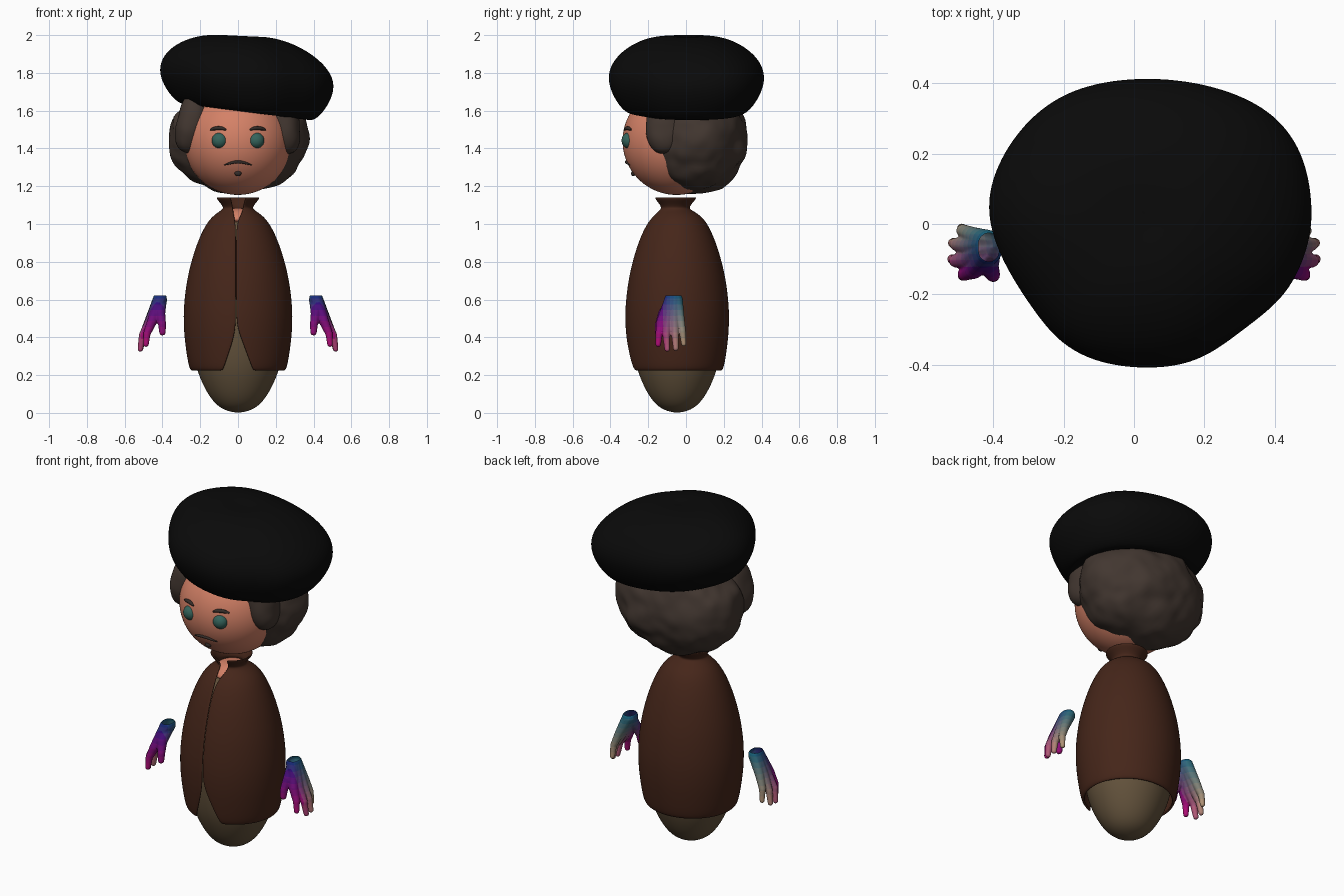
import bpy, bmesh
from math import sin, cos, pi, asin, sqrt
from mathutils import Vector, Matrix, noise

if "Cube" in bpy.data.objects:
    bpy.data.objects.remove(bpy.data.objects["Cube"])


def mat(name, rgb):
    m = bpy.data.materials.new(name)
    m.diffuse_color = (*rgb, 1)
    m.use_nodes = True
    m.node_tree.nodes["Principled BSDF"].inputs["Base Color"].default_value = m.diffuse_color
    return m


COAT = mat("brown_cloth", (.060, .019, .010))
KHAKI = mat("khaki", (.125, .085, .045))
SKIN = mat("skin", (.66, .22, .135))
HAIR = mat("hair", (.055, .038, .030))
BROW = mat("brow", (.035, .026, .022))
EYE = mat("eye", (.035, .125, .105))
BLACK = mat("felt", (.003, .003, .003))
CY = -.047          # y of the body axis
HEAD = Vector((0, -.05, 1.44))
HR = .286


def finish(name, bm, m=None):
    me = bpy.data.meshes.new(name)
    bm.to_mesh(me)
    bm.free()
    for p in me.polygons:
        p.use_smooth = True
    if m:
        me.materials.append(m)
    o = bpy.data.objects.new(name, me)
    bpy.context.collection.objects.link(o)
    return o


def loft(name, rings, m, closed=True, cap=True, thick=0, levels=2):
    bm = bmesh.new()
    vs = [[bm.verts.new(p) for p in r] for r in rings]
    n = len(rings[0])
    for a, b in zip(vs, vs[1:]):
        for j in range(n if closed else n - 1):
            k = (j + 1) % n
            bm.faces.new((a[j], a[k], b[k], b[j]))
    if cap:
        bm.faces.new(vs[0][::-1])
        bm.faces.new(vs[-1])
    o = finish(name, bm, m)
    if thick:
        s = o.modifiers.new("thickness", 'SOLIDIFY')
        s.thickness, s.offset = thick, -1
    sub = o.modifiers.new("smooth", 'SUBSURF')
    sub.levels = sub.render_levels = levels
    return o


def circle(r, z, n=32):
    return [(r * sin(2 * pi * i / n), CY - .97 * r * cos(2 * pi * i / n), z) for i in range(n)]


def ball(name, c, half, m, power=1, bump=0, rot=0, sub=5):
    bm = bmesh.new()
    bmesh.ops.create_icosphere(bm, subdivisions=sub, radius=1)
    R = Matrix.Rotation(rot, 3, 'Y')
    for v in bm.verts:
        d = v.co.normalized()
        q = Vector([(1 if a > 0 else -1) * abs(a) ** power * h for a, h in zip(d, half)])
        p = R @ q + Vector(c)
        if bump:
            p += d * bump * (noise.noise(p * 7) + .5 * noise.noise(p * 15))
        v.co = p
    return finish(name, bm, m)


# inner egg-shaped body and neck
loft("body", [circle(r, z) for r, z in (
    (.002, .001), (.06, .009), (.113, .039), (.157, .094), (.192, .161), (.221, .235), (.239, .33),
    (.248, .45), (.248, .57), (.23, .7), (.2, .84), (.15, .96), (.1, 1.02), (.002, 1.04))], KHAKI)
loft("neck", [circle(r, z) for r, z in (
    (.002, 1.0), (.137, 1.01), (.105, 1.05), (.066, 1.08), (.002, 1.085))], SKIN)

# coat: radius, height, edge of the front opening on the left and right
coat = []
for r, z, xl, xr in ((.242, .222, -.082, .082), (.257, .230, -.078, .078), (.271, .30, -.054, .052),
                     (.283, .39, -.024, .018), (.288, .46, -.011, -.008), (.289, .56, -.011, -.0108),
                     (.272, .70, -.011, -.0108), (.248, .80, -.011, -.0108), (.217, .90, -.011, -.0108),
                     (.171, 1.0, -.012, -.009), (.126, 1.05, -.022, .014), (.08, 1.077, -.028, .026),
                     (.078, 1.09, -.03, .028), (.095, 1.113, -.036, .035), (.117, 1.137, -.041, .041)):
    a, b = asin(xr / r), 2 * pi + asin(xl / r)
    top = z > 1.06
    ts = [a + (b - a) * i / 48 for i in range(49)]
    coat.append([(r * sin(t), CY - .013 * top - (1 if top else .955) * r * cos(t), z) for t in ts])
loft("coat", coat, COAT, closed=False, cap=False, thick=.012)

# head, hair and side locks
ball("head", HEAD, (HR, HR, HR), SKIN)
ball("hair", (0, .053, 1.45), (.372, .272, .288), HAIR, bump=.018)
for s in (-1, 1):
    ball("side_lock", (s * .243, -.112, 1.535), (.08, .1, .165), HAIR,
         power=.85, bump=.008, rot=-s * .2, sub=4)
    ball("eye", (s * .097, -.303, 1.442), (.042, .038, .042), EYE, sub=4)


# strands of facial hair laid on the head surface
def strand(name, pts, depth):
    cu = bpy.data.curves.new(name, 'CURVE')
    cu.dimensions, cu.bevel_depth, cu.bevel_resolution, cu.use_fill_caps = '3D', depth, 4, True
    sp = cu.splines.new('NURBS')
    sp.points.add(len(pts) - 1)
    sp.use_endpoint_u, sp.order_u, sp.resolution_u = True, 3, 8
    for p, (x, z, r) in zip(sp.points, pts):
        y = HEAD.y - sqrt(HR ** 2 - x * x - (z - HEAD.z) ** 2) - .003
        p.co, p.radius = (x, y, z, 1), r
    cu.materials.append(BROW)
    bpy.context.collection.objects.link(bpy.data.objects.new(name, cu))


for s in (-1, 1):
    strand("eyebrow", [(s * .064, 1.499, .4), (s * .08, 1.506, 1), (s * .105, 1.508, 1.1),
                       (s * .13, 1.505, 1), (s * .147, 1.499, .4)], .0095)
strand("moustache", [(-.074, 1.312, .3), (-.045, 1.321, .9), (-.015, 1.329, 1), (0, 1.327, 1),
                     (.015, 1.329, 1), (.045, 1.321, .9), (.074, 1.312, .3)], .0075)
ball("chin_tuft", (0, -.279, 1.268), (.018, .012, .015), BROW, sub=3)

# beret: one lopsided outline scaled through tilted rings
outline = [(.5, .05), (.475, .2), (.385, .32), (.22, .39), (.02, .413), (-.18, .38), (-.31, .28),
           (-.39, .15), (-.412, .03), (-.37, -.1), (-.28, -.24), (-.2, -.34), (-.08, -.395),
           (.08, -.405), (.2, -.375), (.31, -.29), (.43, -.2), (.49, -.06)]
rings = []
for s, z, tilt in ((.3, 1.66, -.1), (.64, 1.605, -.13), (.76, 1.58, -.13), (.92, 1.65, -.11),
                   (1.035, 1.76, -.09), (.97, 1.855, -.1), (.78, 1.93, -.1), (.53, 1.98, -.09),
                   (.25, 1.998, -.04), (.03, 1.99, 0)):
    ring = []
    for x, y in outline:
        dx, dy = (x - .045) * s * 1.015, y * s * 1.015
        ring.append((.045 + dx, dy, z + tilt * dx))
    rings.append(ring)
loft("beret", rings, BLACK, levels=3)

# hands: chains of balls fused by a voxel remesh, wrist cut open
chains = [
    [(.413, -.078, .60, .038), (.455, -.130, .485, .027), (.482, -.142, .42, .020), (.487, -.147, .363, .015)],
    [(.413, -.07, .60, .039), (.468, -.10, .475, .028), (.506, -.105, .41, .020), (.517, -.10, .338, .015)],
    [(.413, -.058, .60, .039), (.470, -.062, .48, .028), (.504, -.058, .41, .020), (.515, -.054, .342, .015)],
    [(.413, -.053, .60, .037), (.460, -.032, .50, .025), (.487, -.019, .43, .019), (.490, -.012, .366, .014)],
    [(.412, -.07, .59, .036), (.413, -.120, .525, .029), (.402, -.143, .47, .022), (.400, -.148, .427, .018)]]
NZ, NY = 9, 7
# tints by height (u, towards fingertips) and depth (w, towards the back)
palette = [mat("hand_tint", (.01 + .42 * u ** 1.5, .004 + w * (.12 + .16 * u), .2 - .02 * u))
           for u in (i / (NZ - 1) for i in range(NZ)) for w in (j / (NY - 1) for j in range(NY))]


def hand(name, side):
    bm = bmesh.new()
    for ch in chains:
        for a, b in zip(ch, ch[1:]):
            for i in range(13):
                p = Vector(a).lerp(Vector(b), i / 12)
                bmesh.ops.create_icosphere(bm, subdivisions=2, radius=p[3],
                                           matrix=Matrix.Translation((p[0], p[1], p[2])))
    o = finish(name, bm)
    r = o.modifiers.new("fuse", 'REMESH')
    r.mode, r.voxel_size = 'VOXEL', .004
    o.modifiers.new("soften", 'SMOOTH').iterations = 4
    dg = bpy.context.evaluated_depsgraph_get()
    me = bpy.data.meshes.new_from_object(o.evaluated_get(dg))
    o.modifiers.clear()
    bm = bmesh.new()
    bm.from_mesh(me)
    bmesh.ops.bisect_plane(bm, geom=bm.verts[:] + bm.edges[:] + bm.faces[:],
                           plane_co=(0, 0, .622), plane_no=(0, 0, 1), clear_outer=True)
    if side < 0:
        for v in bm.verts:
            v.co.x *= -1
        bmesh.ops.reverse_faces(bm, faces=bm.faces[:])
    bm.to_mesh(me)
    bm.free()
    for m in palette:
        me.materials.append(m)
    for p in me.polygons:
        c = p.center
        u = min(max((.62 - c.z) / .24, 0), 1)
        w = min(max((c.y + .13) / .11, 0), 1)
        p.material_index = round(u * (NZ - 1)) * NY + round(w * (NY - 1))
        p.use_smooth = True
    o.data = me


hand("right_hand", 1)
hand("left_hand", -1)
